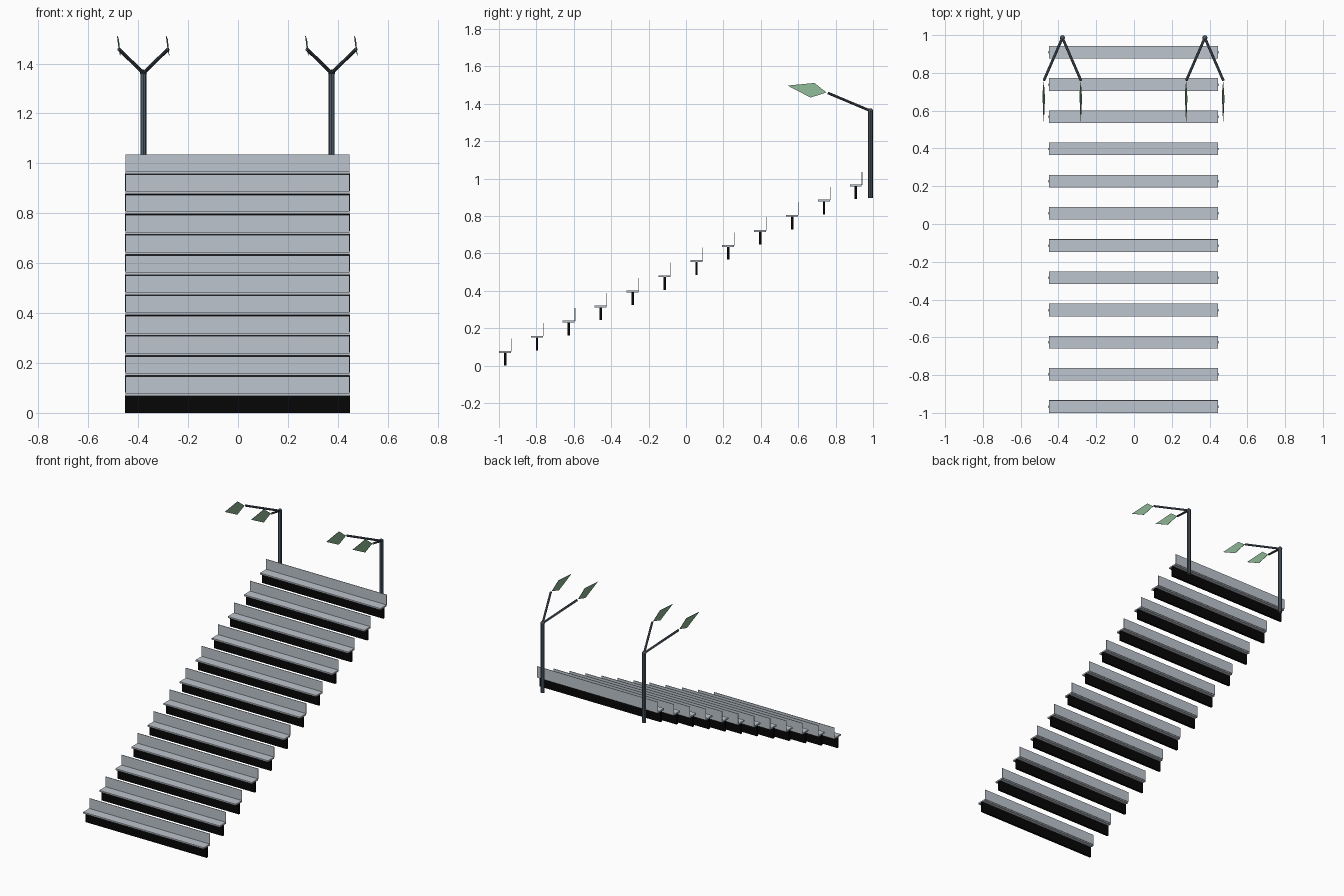
import bpy, bmesh, math
from mathutils import Vector

if "Cube" in bpy.data.objects:
    bpy.data.objects.remove(bpy.data.objects["Cube"])


def material(name, rgb):
    m = bpy.data.materials.new(name)
    m.diffuse_color = (*[(c / 255) ** 2.2 for c in rgb], 1)
    m.use_nodes = True
    m.node_tree.nodes["Principled BSDF"].inputs["Base Color"].default_value = m.diffuse_color
    return m


GREY = material("pale grey", (188, 195, 204))
BLACK = material("black", (14, 14, 14))
SLATE = material("slate", (82, 94, 106))
GREEN = material("leaf green", (138, 178, 145))
CX = -0.002  # shared centre line of benches and poles


def finish(name, bm, mat):
    mesh = bpy.data.meshes.new(name)
    bm.to_mesh(mesh)
    bm.free()
    mesh.materials.append(mat)
    obj = bpy.data.objects.new(name, mesh)
    bpy.context.collection.objects.link(obj)
    return obj


def box(name, lo, hi, mat):
    bm = bmesh.new()
    bmesh.ops.create_cube(bm, size=1)
    for v in bm.verts:
        v.co = [(a + b) / 2 + c * (b - a) for a, b, c in zip(lo, hi, v.co)]
    return finish(name, bm, mat)


def rod(name, a, b, r, mat, sides=8):
    a, b = Vector(a), Vector(b)
    bm = bmesh.new()
    bmesh.ops.create_cone(bm, cap_ends=True, segments=sides, radius1=r,
                          radius2=r, depth=(b - a).length)
    turn = (b - a).to_track_quat('Z', 'Y')
    for v in bm.verts:
        v.co = turn @ v.co + (a + b) / 2
    return finish(name, bm, mat)


# Twelve rising benches: black support, seat slab and thin backrest
for i in range(12):
    y, z = -0.967 + i * 0.1705, i * 0.0809
    w = 0.448
    box("bench_support", (CX - w - 0.002, y - 0.0065, z),
        (CX + w + 0.002, y + 0.0065, z + 0.069), BLACK)
    box("seat", (CX - w, y - 0.033, z + 0.068), (CX + w, y + 0.031, z + 0.078), GREY)
    box("backrest", (CX - w, y + 0.031, z + 0.076), (CX + w, y + 0.034, z + 0.146), GREY)

# Two lamp poles, each with a forked pair of arms carrying a flat panel
for side in (-1, 1):
    px, py, top = CX + side * 0.377, 0.986, 1.362
    rod("pole", (px, py, 0.897), (px, py, top), 0.0125, SLATE)
    bm = bmesh.new()
    bmesh.ops.create_uvsphere(bm, u_segments=8, v_segments=6, radius=0.014)
    for v in bm.verts:
        v.co += Vector((px, py, top))
    finish("pole_joint", bm, SLATE)
    for fork in (-1, 1):
        ax = px + fork * 0.098
        rod("arm", (px, py, top), (ax, 0.76, 1.457), 0.007, SLATE)
        # Thin four-sided panel, leaning slightly sideways
        bm = bmesh.new()
        pts = [(0, 0.543, 1.497), (0.006, 0.666, 1.433),
               (0, 0.751, 1.460), (-0.006, 0.687, 1.511)]
        rings = [[bm.verts.new((ax - 0.001 + dx + t, y, z)) for dx, y, z in pts]
                 for t in (-0.001, 0.001)]
        bm.faces.new(rings[0])
        bm.faces.new(rings[1])
        for k in range(4):
            n = (k + 1) % 4
            bm.faces.new((rings[0][k], rings[0][n], rings[1][n], rings[1][k]))
        bmesh.ops.recalc_face_normals(bm, faces=bm.faces)
        finish("lamp_panel", bm, GREEN)
